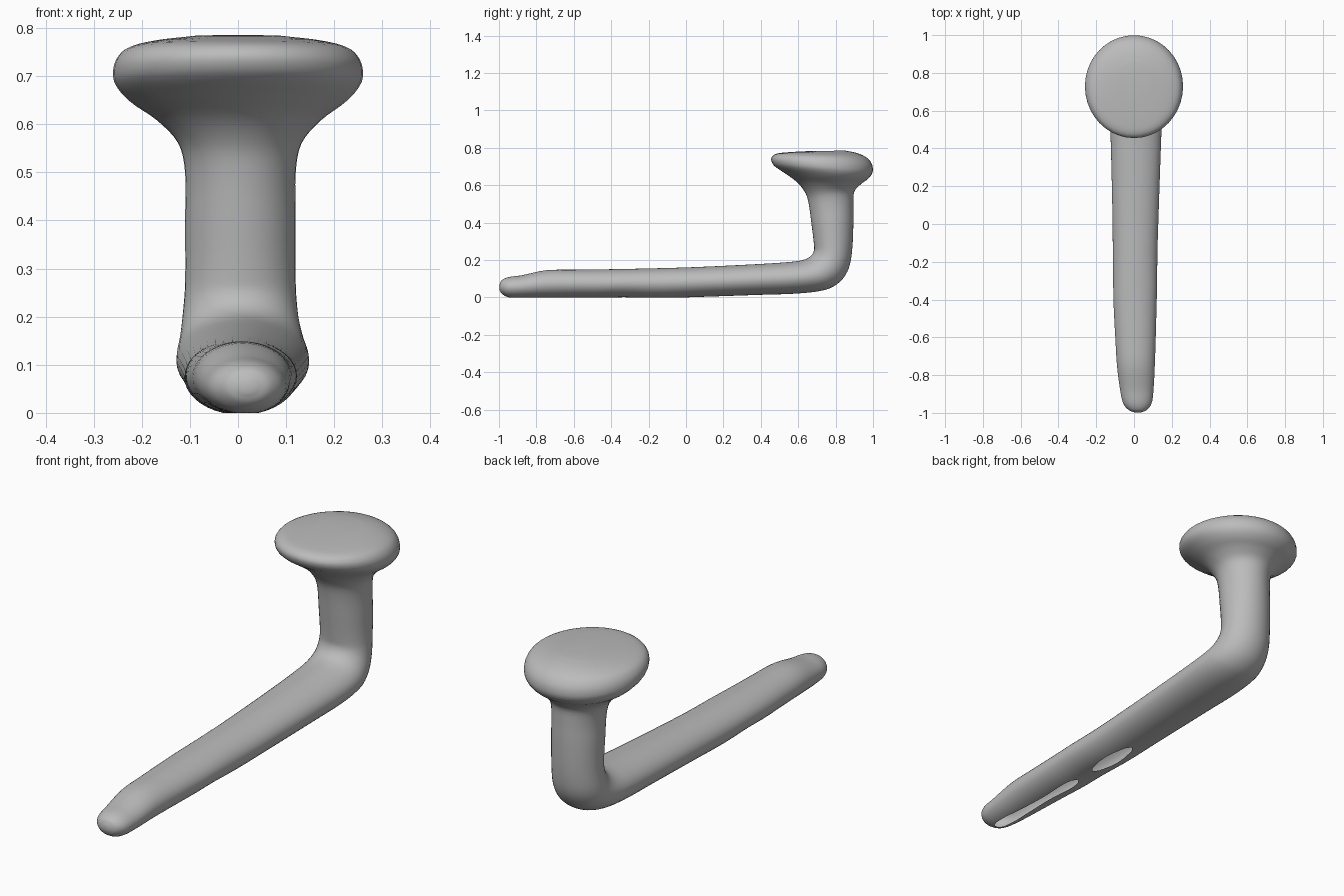
import bpy, bmesh, math
from mathutils import Vector

if "Cube" in bpy.data.objects:
    bpy.data.objects.remove(bpy.data.objects["Cube"])

SIDES, STEPS = 40, 4

grey = bpy.data.materials.new("plain grey")
grey.use_nodes = True
grey.diffuse_color = (0.5, 0.5, 0.5, 1)
grey.node_tree.nodes["Principled BSDF"].inputs["Base Color"].default_value = (0.5, 0.5, 0.5, 1)

# Cross-sections: inner y, z, outer y, z, centre x, half width
bar = [
    (-.998, .068, -.998, .042, .02, .015),
    (-.985, .092, -.985, .02, .02, .048),
    (-.95, .108, -.95, .001, .018, .075),
    (-.88, .118, -.88, -.003, .015, .088),
    (-.75, .145, -.75, -.002, .01, .10),
    (-.6, .148, -.6, -.001, .008, .107),
    (-.45, .15, -.45, -.002, .006, .113),
    (-.33, .152, -.33, .001, .006, .116),
    (-.15, .156, -.15, -.004, .006, .118),
    (.05, .162, .05, .002, .008, .122),
    (.4, .179, .4, .014, .01, .132),
]
elbow = [
    (.57, .191, .61, .022, .01, .138),
    (.635, .203, .75, .042, .009, .136),
    (.668, .222, .825, .085, .007, .128),
    (.684, .25, .87, .155, .005, .12),
    (.684, .285, .888, .25, .005, .115),
]
post = [
    (.67, .4, .895, .4, .005, .115),
    (.656, .5, .895, .5, .005, .115),
]
head = [
    (.64, .555, .9, .565, .004, .128),
    (.6, .61, .935, .605, .002, .17),
    (.535, .66, .975, .635, 0, .225),
    (.47, .705, .998, .67, 0, .257),
    (.455, .74, .995, .71, 0, .257),
    (.475, .765, .97, .745, 0, .235),
    (.53, .775, .92, .77, 0, .18),
    (.65, .782, .85, .785, 0, .09),
]


def smooth_rows(rows):
    """Spline extra cross-sections between the given ones."""
    rows = [Vector(r) for r in rows]
    out = []
    for i in range(len(rows) - 1):
        a, b, c, d = (rows[max(0, min(len(rows) - 1, i + k))] for k in (-1, 0, 1, 2))
        gap = (c - b).length
        m1 = (c - a) * (gap / max((c - b).length + (b - a).length, 1e-6))
        m2 = (d - b) * (gap / max((d - c).length + gap, 1e-6))
        for s in range(STEPS):
            t = s / STEPS
            out.append(b * (2*t**3 - 3*t*t + 1) + m1 * (t**3 - 2*t*t + t)
                       + c * (3*t*t - 2*t**3) + m2 * (t**3 - t*t))
    return out + [rows[-1]]


def ring(bm, row):
    inner, outer = Vector((row[4], row[0], row[1])), Vector((row[4], row[2], row[3]))
    middle, half = (inner + outer) / 2, (inner - outer) / 2
    angles = [2 * math.pi * k / SIDES for k in range(SIDES)]
    return [bm.verts.new(middle + half * math.cos(a) + Vector((row[5] * math.sin(a), 0, 0)))
            for a in angles]


# Bent bar flowing into its flared head
bm = bmesh.new()
rings = [ring(bm, r) for r in smooth_rows(bar + elbow + post + head)]
for p, q in zip(rings, rings[1:]):
    for k in range(SIDES):
        n = (k + 1) % SIDES
        bm.faces.new((p[k], p[n], q[n], q[k]))
for loop in (rings[0], rings[-1]):
    bm.faces.new(loop)
bmesh.ops.recalc_face_normals(bm, faces=bm.faces[:])

# Worn openings where the underside meets the ground
bmesh.ops.bisect_plane(bm, geom=bm.verts[:] + bm.edges[:] + bm.faces[:],
                       plane_co=(0, 0, 0), plane_no=(0, 0, -1), clear_outer=True)

mesh = bpy.data.meshes.new("bent_peg")
bm.to_mesh(mesh)
bm.free()
mesh.materials.append(grey)
peg = bpy.data.objects.new("bent_peg", mesh)
bpy.context.collection.objects.link(peg)
bpy.context.view_layer.objects.active = peg
peg.select_set(True)
bpy.ops.object.shade_smooth_by_angle(angle=math.radians(50))
